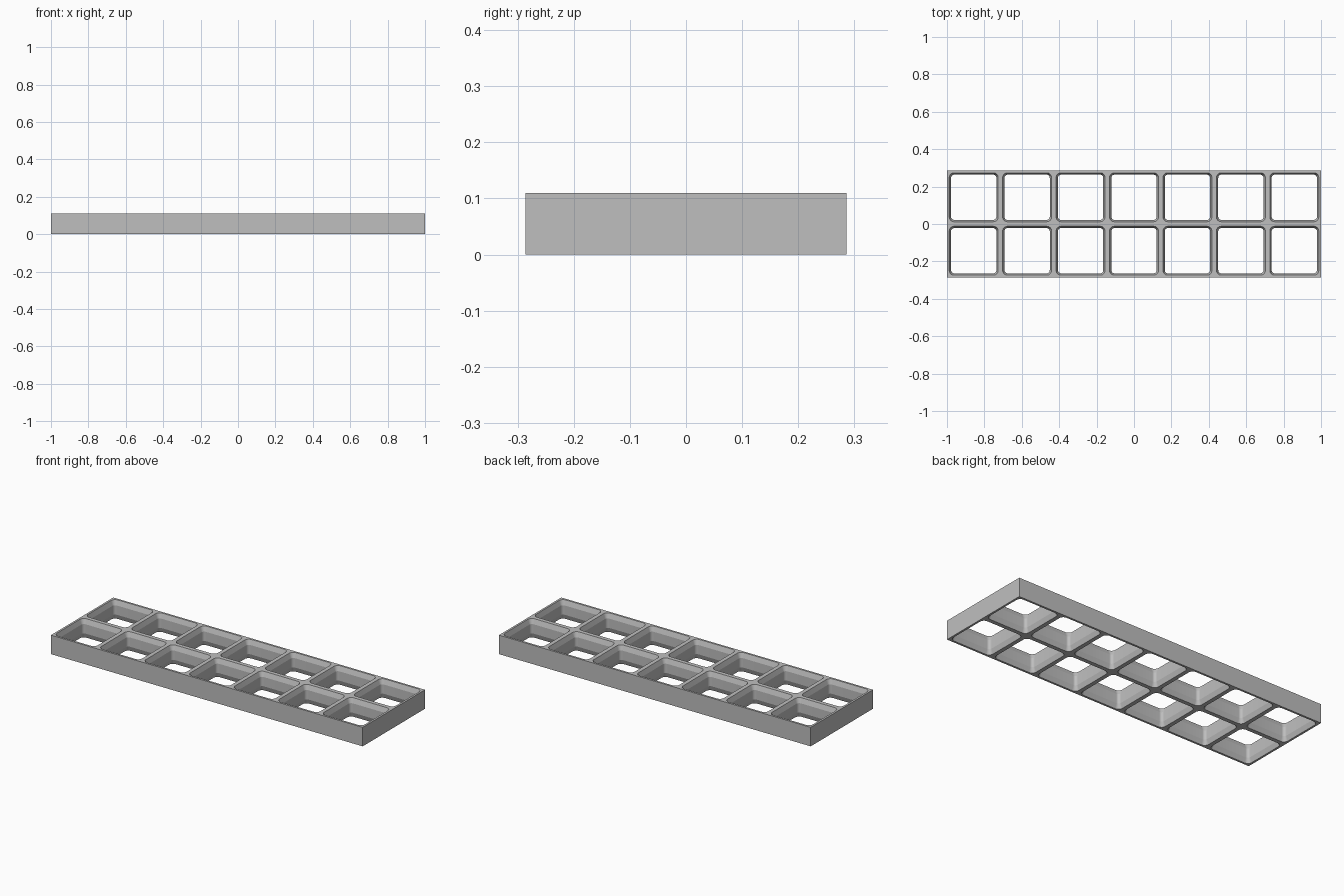
import bpy, bmesh, math

if "Cube" in bpy.data.objects:
    bpy.data.objects.remove(bpy.data.objects["Cube"], do_unlink=True)

COLS, ROWS = 7, 2
PITCH = 2 / COLS
HEIGHT = 0.11
SEG = 8
# hole profile from bottom to top: height, half width, corner radius
PROFILE = [(0, 0.131, 0.026), (0.028, 0.121, 0.017),
           (HEIGHT - 0.028, 0.121, 0.017), (HEIGHT, 0.131, 0.026)]
CORNERS = [(1, 1), (-1, 1), (-1, -1), (1, -1)]

bm = bmesh.new()


def rounded_ring(cx, cy, z, half, radius):
    """Four lists of arc vertices, one for each corner of a rounded square."""
    ring = []
    for k, (sx, sy) in enumerate(CORNERS):
        arc = []
        for i in range(SEG + 1):
            a = (k + i / SEG) * math.pi / 2
            arc.append(bm.verts.new((cx + sx * (half - radius) + radius * math.cos(a),
                                     cy + sy * (half - radius) + radius * math.sin(a), z)))
        ring.append(arc)
    return ring


def rim(cx, cy, z, ring):
    """Flat face between the square cell border and the rounded hole."""
    sq = [bm.verts.new((cx + sx * PITCH / 2, cy + sy * PITCH / 2, z)) for sx, sy in CORNERS]
    for k in range(4):
        n = (k + 1) % 4
        for a, b in zip(ring[k], ring[k][1:]):
            bm.faces.new((sq[k], b, a))
        bm.faces.new((sq[k], sq[n], ring[n][0], ring[k][-1]))
    return sq


# cells with flared holes
for c in range(COLS):
    for r in range(ROWS):
        cx = (c - (COLS - 1) / 2) * PITCH
        cy = (r - (ROWS - 1) / 2) * PITCH
        rings = [rounded_ring(cx, cy, *p) for p in PROFILE]
        for low, high in zip(rings, rings[1:]):
            lo, hi = sum(low, []), sum(high, [])
            for i in range(len(lo)):
                j = (i + 1) % len(lo)
                bm.faces.new((lo[i], lo[j], hi[j], hi[i]))
        bottom = rim(cx, cy, 0, rings[0])
        top = rim(cx, cy, HEIGHT, rings[-1])
        # outer walls, only along the border of the grid
        border = [r == ROWS - 1, c == 0, r == 0, c == COLS - 1]
        for k in range(4):
            if border[k]:
                n = (k + 1) % 4
                bm.faces.new((bottom[k], bottom[n], top[n], top[k]))

bmesh.ops.remove_doubles(bm, verts=bm.verts, dist=0.0001)
bmesh.ops.recalc_face_normals(bm, faces=bm.faces)
mesh = bpy.data.meshes.new("grid_frame")
bm.to_mesh(mesh)
bm.free()

# plain grey material
grey = bpy.data.materials.new("grey")
grey.use_nodes = True
colour = (0.52, 0.52, 0.52, 1)
grey.diffuse_color = colour
grey.node_tree.nodes["Principled BSDF"].inputs["Base Color"].default_value = colour
mesh.materials.append(grey)

frame = bpy.data.objects.new("grid_frame", mesh)
bpy.context.collection.objects.link(frame)
bpy.ops.object.select_all(action="DESELECT")
frame.select_set(True)
bpy.context.view_layer.objects.active = frame
bpy.ops.object.shade_smooth_by_angle(angle=math.radians(15))
